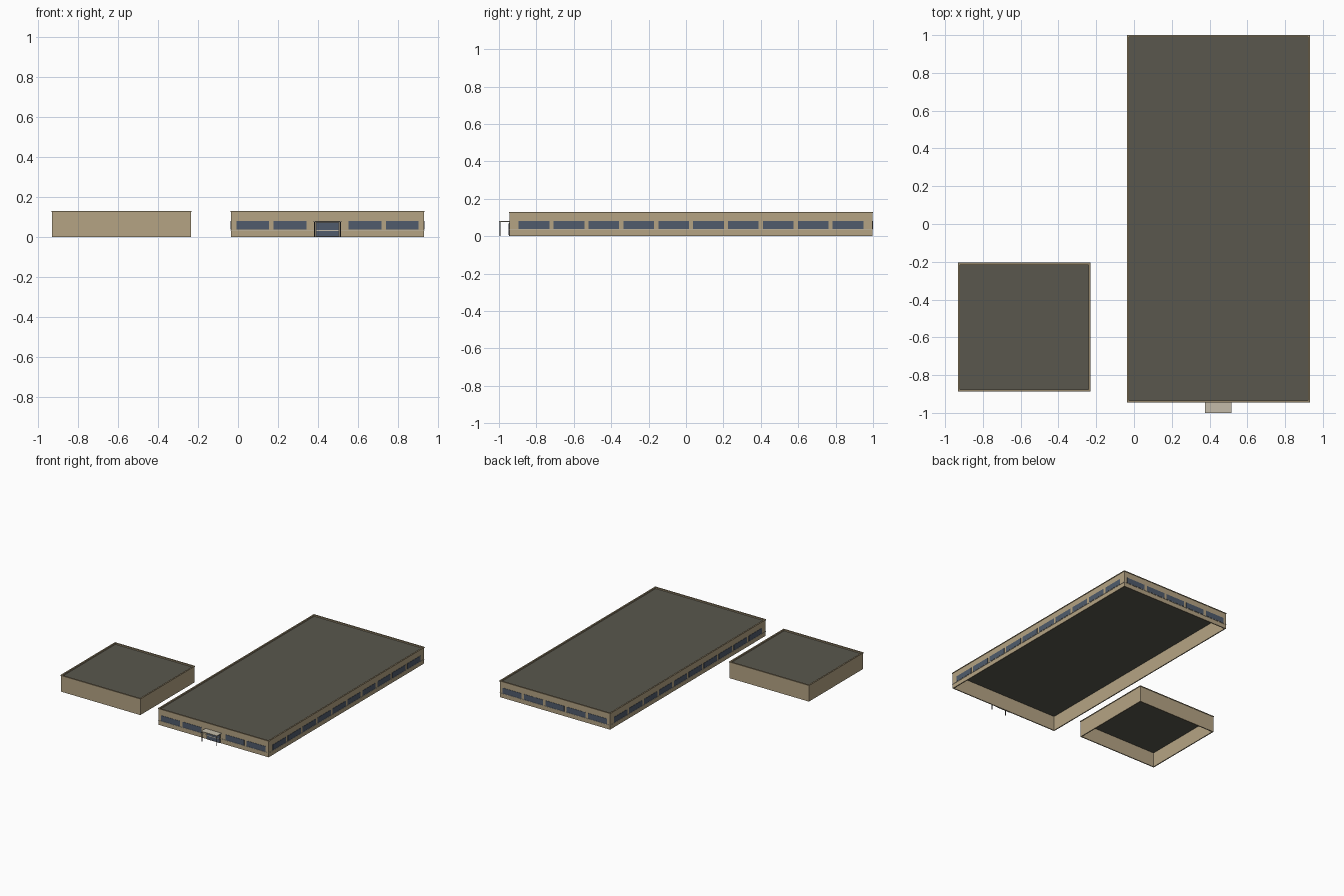
import bpy
import bmesh
from mathutils import Matrix

if "Cube" in bpy.data.objects:
    bpy.data.objects.remove(bpy.data.objects["Cube"], do_unlink=True)


def make_material(name, r, g, b):
    mat = bpy.data.materials.new(name)
    mat.use_nodes = True
    mat.diffuse_color = (r, g, b, 1)
    mat.node_tree.nodes["Principled BSDF"].inputs["Base Color"].default_value = (r, g, b, 1)
    return mat


TAN = make_material("tan wall", 0.46, 0.37, 0.23)
COPING = make_material("brown coping", 0.30, 0.24, 0.145)
ROOF = make_material("dark roof", 0.10, 0.095, 0.075)
GLASS = make_material("blue grey glass", 0.08, 0.105, 0.15)
PALE = make_material("pale trim", 0.55, 0.50, 0.40)
METAL = make_material("dark metal", 0.06, 0.06, 0.06)

HEIGHT = 0.13
WALL = 0.008


def boxes(name, mat, spans):
    """One object from boxes given as (x0, x1, y0, y1, z0, z1)."""
    bm = bmesh.new()
    for x0, x1, y0, y1, z0, z1 in spans:
        place = Matrix.Translation(((x0 + x1) / 2, (y0 + y1) / 2, (z0 + z1) / 2))
        size = Matrix.Diagonal((x1 - x0, y1 - y0, z1 - z0, 1))
        bmesh.ops.create_cube(bm, size=1, matrix=place @ size)
    mesh = bpy.data.meshes.new(name)
    bm.to_mesh(mesh)
    bm.free()
    mesh.materials.append(mat)
    obj = bpy.data.objects.new(name, mesh)
    bpy.context.collection.objects.link(obj)
    return obj


def ring(x0, x1, y0, y1, z0, z1, out, inner):
    """Four boxes that form a rectangular ring around a footprint."""
    a, b, c, d = x0 - out, x1 + out, y0 - out, y1 + out
    t = out + inner
    return [(a, b, c, c + t, z0, z1), (a, b, d - t, d, z0, z1),
            (a, a + t, c + t, d - t, z0, z1), (b - t, b, c + t, d - t, z0, z1)]


def building(name, x0, x1, y0, y1):
    """Open-bottomed shell with a sunken roof and a slim coping."""
    foot = (x0, x1, y0, y1)
    boxes(name + "_walls", TAN, ring(*foot, 0, HEIGHT - 0.006, 0, WALL))
    boxes(name + "_coping", COPING, ring(*foot, HEIGHT - 0.006, HEIGHT, 0.003, WALL))
    boxes(name + "_roof", ROOF, [(x0 + WALL, x1 - WALL, y0 + WALL, y1 - WALL, 0.115, 0.12)])


# Main hall and annex
X0, X1, Y0, Y1 = -0.035, 0.928, -0.943, 0.997
building("hall", X0, X1, Y0, Y1)
building("annex", -0.928, -0.234, -0.884, -0.208)

# Window ribbons on all four sides of the hall
PITCH, HALF, PROUD = 0.1865, 0.082, 0.002
SILL, HEAD = 0.037, 0.08
mid_x, mid_y = (X0 + X1) / 2, (Y0 + Y1) / 2


def centres(middle, count):
    return [middle + (i - (count - 1) / 2) * PITCH for i in range(count)]


front_x = [c for i, c in enumerate(centres(mid_x, 5)) if i != 2]
boxes("front_windows", GLASS, [(c - HALF, c + HALF, Y0 - PROUD, Y0, SILL, HEAD) for c in front_x])
boxes("back_windows", GLASS, [(c - HALF, c + HALF, Y1, Y1 + PROUD, SILL, HEAD)
                              for c in centres(mid_x, 5)])
for side, a, b in (("left", X1, X1 + PROUD), ("right", X0 - PROUD, X0)):
    boxes(side + "_windows", GLASS, [(a, b, c - HALF, c + HALF, SILL, HEAD)
                                     for c in centres(mid_y, 10)])

# Slim sill line round the hall
boxes("sill_band", PALE, ring(X0, X1, Y0, Y1, 0.033, 0.0355, 0.0025, 0))

# Entrance: dark frame, glazed panels and a pale rail
boxes("entrance_frame", METAL, [(mid_x - 0.06, mid_x + 0.06, Y0 - 0.003, Y0, 0, 0.074)])
boxes("entrance_glass", GLASS, [(mid_x - 0.054, mid_x + 0.054, Y0 - 0.005, Y0, z0, z1)
                                for z0, z1 in ((0.006, 0.03), (0.035, 0.069))])
boxes("entrance_rail", PALE, [(mid_x - 0.054, mid_x + 0.054, Y0 - 0.006, Y0, 0.03, 0.035)])

# Canopy on two slim posts
boxes("canopy", PALE, [(mid_x - 0.07, mid_x + 0.07, -1.0, Y0, 0.076, 0.081)])
boxes("canopy_posts", METAL, [(x - 0.002, x + 0.002, -0.997, -0.993, 0, 0.076)
                              for x in (mid_x - 0.065, mid_x + 0.065)])
